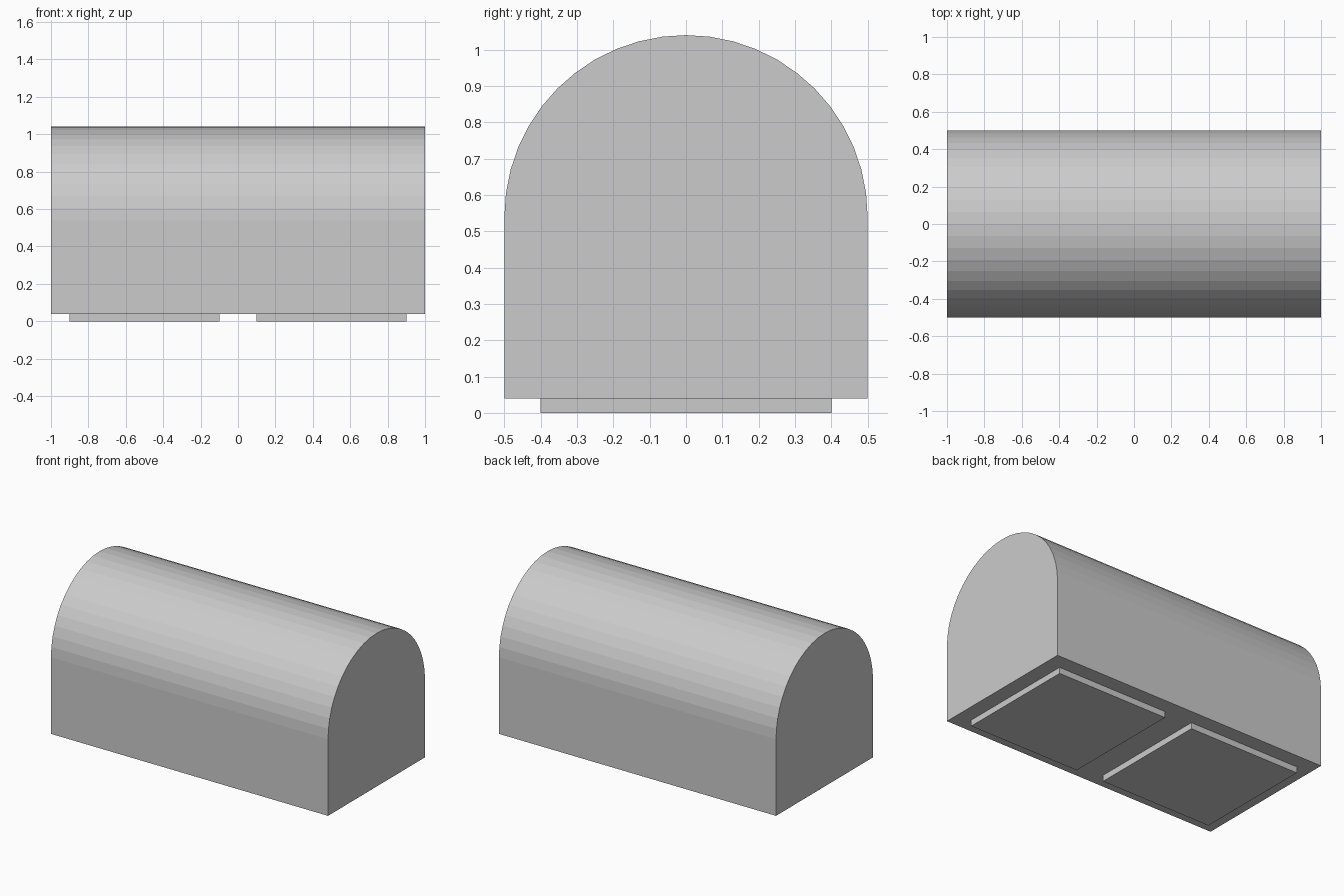
import bpy, bmesh
from math import cos, sin, pi

if "Cube" in bpy.data.objects:
    bpy.data.objects.remove(bpy.data.objects["Cube"])

LENGTH, RADIUS, SEGMENTS = 2.0, 0.5, 24
FOOT_H, SPRING_Z = 0.04, 0.54


def add_object(name, bm):
    bmesh.ops.recalc_face_normals(bm, faces=bm.faces)
    mesh = bpy.data.meshes.new(name)
    bm.to_mesh(mesh)
    bm.free()
    obj = bpy.data.objects.new(name, mesh)
    bpy.context.collection.objects.link(obj)
    return obj


def prism(name, profile, x0, x1):
    """Extrude a closed (y, z) profile along x."""
    bm = bmesh.new()
    cap = bm.faces.new([bm.verts.new((x0, y, z)) for y, z in profile])
    ext = bmesh.ops.extrude_face_region(bm, geom=[cap], use_keep_orig=True)
    moved = [v for v in ext["geom"] if isinstance(v, bmesh.types.BMVert)]
    bmesh.ops.translate(bm, verts=moved, vec=(x1 - x0, 0, 0))
    return add_object(name, bm)


# Body: flat base, straight walls and half-round barrel top
arch = [(RADIUS * cos(pi * i / SEGMENTS), SPRING_Z + RADIUS * sin(pi * i / SEGMENTS))
        for i in range(SEGMENTS + 1)]
prism("vaulted_body", [(-RADIUS, FOOT_H), (RADIUS, FOOT_H)] + arch,
      -LENGTH / 2, LENGTH / 2)

# Two flat foot plates under the body
foot = [(-0.4, 0), (0.4, 0), (0.4, FOOT_H), (-0.4, FOOT_H)]
for name, x0 in (("left_foot", -0.9), ("right_foot", 0.1)):
    prism(name, foot, x0, x0 + 0.8)
